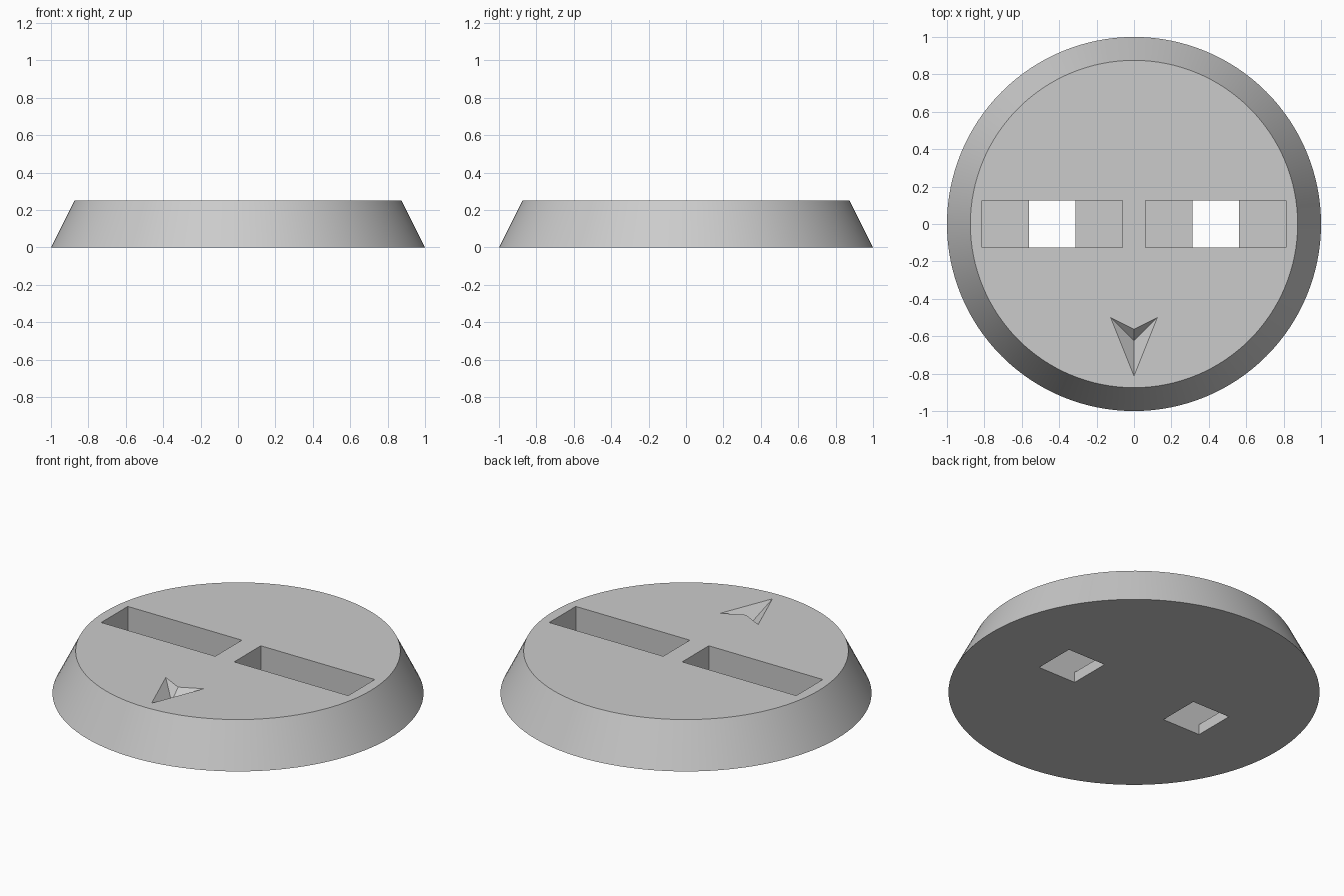
import bpy
import bmesh
from mathutils import Vector

if "Cube" in bpy.data.objects:
    bpy.data.objects.remove(bpy.data.objects["Cube"], do_unlink=True)

HEIGHT = 0.25
STEP = 0.0625      # slot ledge thickness and arrow depth
HALF_SLOT = 0.125

grey = bpy.data.materials.new("plain grey")
grey.use_nodes = True
colour = (0.6, 0.6, 0.6, 1)
grey.diffuse_color = colour
grey.node_tree.nodes["Principled BSDF"].inputs["Base Color"].default_value = colour


def add_object(name, bm):
    """Turn a bmesh into a linked object with outward normals."""
    bmesh.ops.recalc_face_normals(bm, faces=bm.faces)
    mesh = bpy.data.meshes.new(name)
    bm.to_mesh(mesh)
    bm.free()
    mesh.materials.append(grey)
    obj = bpy.data.objects.new(name, mesh)
    bpy.context.collection.objects.link(obj)
    return obj


def extruded(bm, points, offset):
    """Extrude a closed outline into a solid; return its first loop of verts."""
    face = bm.faces.new([bm.verts.new(p) for p in points])
    base = list(face.verts)
    result = bmesh.ops.extrude_face_region(bm, geom=[face], use_keep_orig=True)
    moved = [v for v in result["geom"] if isinstance(v, bmesh.types.BMVert)]
    bmesh.ops.translate(bm, verts=moved, vec=Vector(offset))
    return face, base


def cut(target, cutter):
    """Subtract the cutter from the target, then discard it."""
    mod = target.modifiers.new("cut", "BOOLEAN")
    mod.operation = "DIFFERENCE"
    mod.solver = "EXACT"
    mod.object = cutter
    bpy.context.view_layer.objects.active = target
    bpy.ops.object.modifier_apply(modifier=mod.name)
    bpy.data.objects.remove(cutter, do_unlink=True)


# Tapered round base
bm = bmesh.new()
bmesh.ops.create_cone(bm, cap_ends=True, segments=128, radius1=1, radius2=0.875,
                      depth=HEIGHT)
bmesh.ops.translate(bm, verts=bm.verts, vec=(0, 0, HEIGHT / 2))
base = add_object("round_base", bm)

# Stepped slots: wide trough with a square hole through its floor
half_profile = [(0.125, -0.1), (0.125, STEP), (0.375, STEP), (0.375, 0.4)]
profile = half_profile + [(-x, z) for x, z in reversed(half_profile)]
for side in (-1, 1):
    centre = side * 0.4375
    bm = bmesh.new()
    extruded(bm, [(centre + x, -HALF_SLOT, z) for x, z in profile],
             (0, 2 * HALF_SLOT, 0))
    cut(base, add_object("slot_cutter", bm))

# Arrow recess pointing to the front, sloping down to a single low point
outline = [(-0.125, -0.5), (0, -0.5625), (0.125, -0.5), (0, -0.8125)]
bm = bmesh.new()
floor, ring = extruded(bm, [(x, y, HEIGHT) for x, y in outline], (0, 0, 0.1))
bm.faces.remove(floor)
low_point = bm.verts.new((0, -0.625, HEIGHT - STEP))
for a, b in zip(ring, ring[1:] + ring[:1]):
    bm.faces.new((a, b, low_point))
cut(base, add_object("arrow_cutter", bm))

# Smooth the round wall, keep the cut edges sharp
bpy.ops.object.select_all(action="DESELECT")
base.select_set(True)
bpy.context.view_layer.objects.active = base
bpy.ops.object.shade_smooth_by_angle(angle=0.5)
